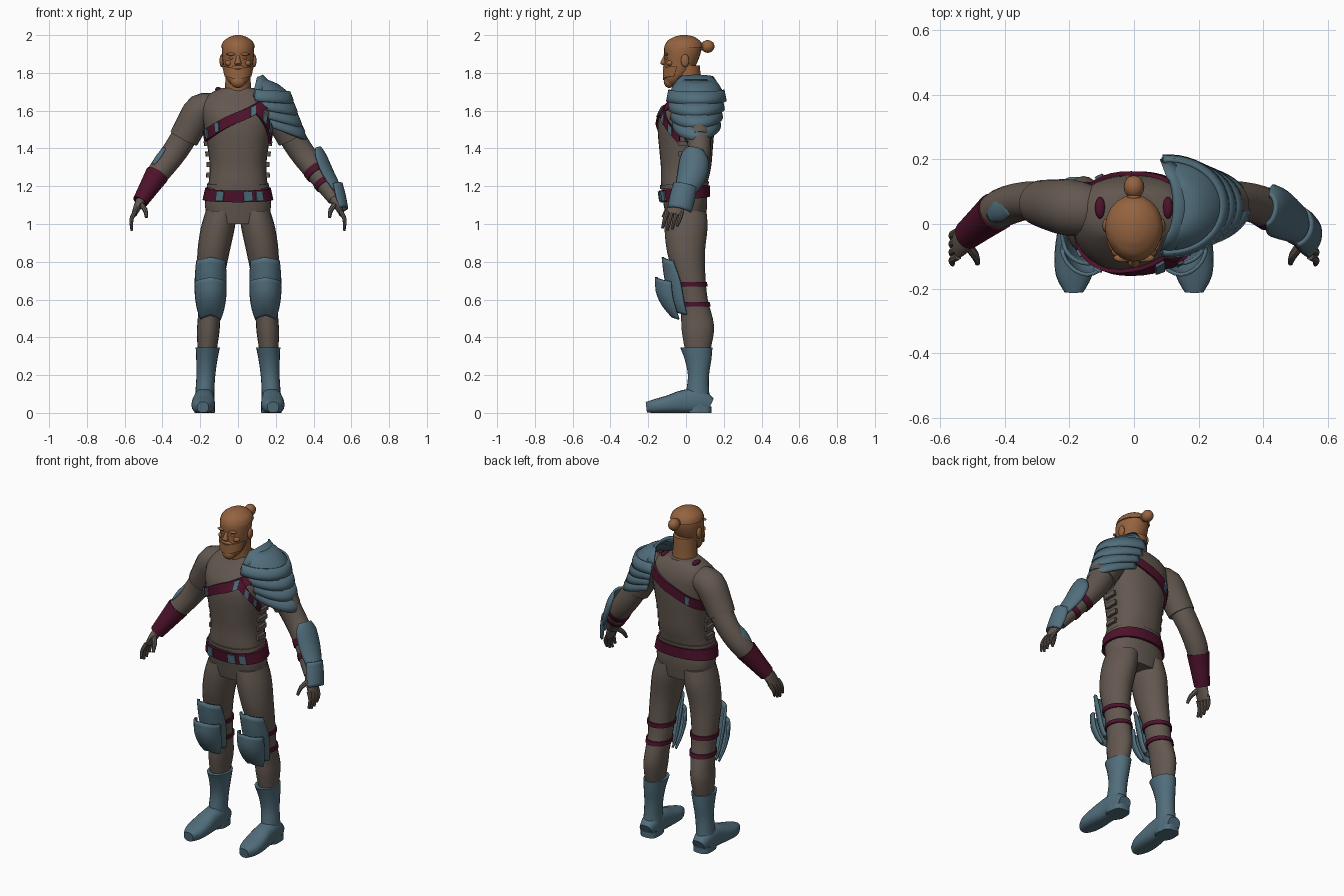
import bpy, bmesh, math
from mathutils import Vector

if "Cube" in bpy.data.objects:
    bpy.data.objects.remove(bpy.data.objects["Cube"], do_unlink=True)


def material(name, rgb):
    m = bpy.data.materials.new(name)
    m.use_nodes = True
    m.diffuse_color = (*rgb, 1)
    m.node_tree.nodes["Principled BSDF"].inputs["Base Color"].default_value = (*rgb, 1)
    return m


SKIN = material("warm skin", (0.3, 0.125, 0.05))
CLOTH = material("grey brown cloth", (0.125, 0.097, 0.08))
STEEL = material("blue steel", (0.082, 0.155, 0.2))
STRAP = material("maroon leather", (0.075, 0.006, 0.024))


def finish(name, bm, mat, thick=0):
    bmesh.ops.recalc_face_normals(bm, faces=bm.faces)
    me = bpy.data.meshes.new(name)
    bm.to_mesh(me)
    bm.free()
    ob = bpy.data.objects.new(name, me)
    bpy.context.collection.objects.link(ob)
    me.materials.append(mat)
    if thick:
        mod = ob.modifiers.new("thickness", "SOLIDIFY")
        mod.thickness, mod.offset = thick, 0
    bpy.ops.object.select_all(action="DESELECT")
    ob.select_set(True)
    bpy.context.view_layer.objects.active = ob
    bpy.ops.object.shade_smooth_by_angle(angle=math.radians(42))
    return ob


def skin_rows(name, rows, mat, closed=True, thick=0):
    """Join rows of points into a surface; closed rows also get end caps."""
    bm = bmesh.new()
    vs = [[bm.verts.new(p) for p in r] for r in rows]
    n = len(rows[0])
    for a, b in zip(vs, vs[1:]):
        for i in range(n if closed else n - 1):
            j = (i + 1) % n
            bm.faces.new((a[i], a[j], b[j], b[i]))
    if closed:
        bm.faces.new(vs[0])
        bm.faces.new(vs[-1])
    return finish(name, bm, mat, thick)


def refine(secs, k=3):
    """Catmull-Rom interpolation between sections."""
    out, last = [], len(secs) - 1
    for i in range(last):
        q = [Vector(secs[min(max(j, 0), last)]) for j in (i - 1, i, i + 1, i + 2)]
        for s in range(k):
            t = s / k
            out.append(q[1] + (q[2] - q[0]) * t / 2
                       + (q[0] * 2 - q[1] * 5 + q[2] * 4 - q[3]) * t * t / 2
                       + (q[1] * 3 - q[0] - q[2] * 3 + q[3]) * t ** 3 / 2)
    return out + [Vector(secs[-1])]


def oval(t, p=2):
    c, s = math.cos(t), math.sin(t)
    return (math.copysign(abs(c) ** (2 / p), c), math.copysign(abs(s) ** (2 / p), s))


def tube(name, secs, mat, s=1, n=20, p=2, flat=False, ref=(0, 1, 0), floor=None):
    """Loft oval sections (x, y, z, half width, half depth); s mirrors x."""
    secs = refine(secs)
    pts = [Vector(q[:3]) for q in secs]
    rows = []
    for i, q in enumerate(secs):
        t = pts[min(i + 1, len(pts) - 1)] - pts[max(i - 1, 0)]
        t = Vector((0, 0, 1)) if flat else t.normalized()
        u = Vector(ref).cross(t).normalized()
        v = t.cross(u)
        row = []
        for k in range(n):
            c, d = oval(math.tau * k / n, p)
            w = pts[i] + u * c * q[3] + v * d * q[4]
            row.append((w.x * s, w.y, w.z if floor is None else max(w.z, floor)))
        rows.append(row)
    return skin_rows(name, rows, mat)


def ball(name, loc, scale, mat):
    bm = bmesh.new()
    bmesh.ops.create_uvsphere(bm, u_segments=16, v_segments=10, radius=1)
    for v in bm.verts:
        v.co = Vector([l + c * k for l, c, k in zip(loc, v.co, scale)])
    return finish(name, bm, mat)


def band(name, secs, mat, height, width, t0=-180, t1=180, off=0.008, s=1, p=2):
    """Strap hugging a flat-sectioned body; height is a function of the angle."""
    secs = refine(secs)
    rows = []
    steps = max(2, int((t1 - t0) / 8))
    for k in range(steps + 1):
        t = math.radians(t0 + (t1 - t0) * k / steps)
        row = []
        for dz, o in ((-1, -0.01), (-1, off), (1, off), (1, -0.01)):
            z = height(t) + dz * width / 2
            a, b = next(((a, b) for a, b in zip(secs, secs[1:])
                         if min(a.z if hasattr(a, "z") else a[2], b[2]) <= z <= max(a[2], b[2])))
            q = a.lerp(b, (z - a[2]) / (b[2] - a[2]))
            c, d = oval(t, p)
            row.append(((q[0] + c * (q[3] + o)) * s, q[1] + d * (q[4] + o), z))
        rows.append(row)
    return skin_rows(name, rows, mat)


def plate(name, secs, out, mat, s=1, peak=0, spread=80, thick=0.012):
    """Curved armour plate bowed towards out; peak raises the middle of the rims."""
    secs = refine(secs)
    out = Vector(out).normalized()
    axis = (Vector(secs[0][:3]) - Vector(secs[-1][:3])).normalized()
    side = out.cross(axis).normalized()
    rows = []
    for q in secs:
        row = []
        for k in range(13):
            a = math.radians(spread) * (k / 6 - 1)
            w = (Vector(q[:3]) + side * q[3] * math.sin(a) - out * q[4] * (1 - math.cos(a))
                 + axis * peak * (1 - abs(k / 6 - 1)))
            row.append((w.x * s, w.y, w.z))
        rows.append(row)
    return skin_rows(name, rows, mat, closed=False, thick=thick)


# Torso and neck
TORSO = [(0, 0, 1.0, .15, .1), (0, -.003, 1.1, .176, .115), (0, -.01, 1.2, .158, .122),
         (0, 0, 1.3, .15, .133), (0, 0, 1.4, .16, .142), (0, 0, 1.5, .178, .15),
         (0, .005, 1.58, .19, .147), (0, .02, 1.64, .188, .125), (0, .03, 1.69, .15, .095),
         (0, .028, 1.72, .085, .075)]
tube("torso", TORSO, CLOTH, n=32, p=2.3, flat=True)
tube("neck", [(0, .02, 1.65, .074, .07), (0, .01, 1.73, .068, .068), (0, .005, 1.84, .066, .07)],
     SKIN, flat=True)
band("shirt_hem", TORSO, CLOTH, lambda t: 1.205 + .01 * math.sin(t), .02, off=.006, p=2.3)

# Head, beard, hair and face
HEAD = [(0, -.075, 1.735, .03, .025), (0, -.064, 1.76, .055, .05), (0, -.045, 1.8, .07, .07),
        (0, -.028, 1.85, .079, .085), (0, -.02, 1.9, .085, .096), (0, -.017, 1.94, .083, .097),
        (0, -.015, 1.975, .064, .077), (0, -.012, 1.998, .02, .028)]
tube("head", HEAD, SKIN, n=24, flat=True)
tube("hair_cap", [(0, -.01, 1.935, .09, .1), (0, -.01, 1.965, .079, .088),
                  (0, -.01, 1.99, .045, .055), (0, -.01, 2.0, .012, .018)], SKIN, flat=True)
band("beard", HEAD, SKIN, lambda t: 1.79 + .02 * abs(math.cos(t)), .055, -170, -10, .008)
ball("chin_beard", (0, -.088, 1.755), (.04, .03, .035), SKIN)
ball("hair_bun", (0, .115, 1.94), (.032, .036, .034), SKIN)
ball("bun_tie", (0, .085, 1.94), (.022, .02, .022), SKIN)
tube("nose", [(0, -.108, 1.895, .009, .008), (0, -.118, 1.87, .012, .012),
              (0, -.122, 1.85, .018, .014), (0, -.112, 1.84, .012, .008)], SKIN, n=10, flat=True)
ball("moustache", (0, -.108, 1.828), (.036, .014, .011), SKIN)
ball("lower_lip", (0, -.109, 1.808), (.02, .009, .006), SKIN)
for s, side in ((1, "left"), (-1, "right")):
    ball(side + "_ear", (s * .086, -.005, 1.865), (.012, .022, .034), SKIN)
    ball(side + "_brow", (s * .034, -.105, 1.899), (.029, .013, .008), SKIN)
    ball(side + "_eye", (s * .033, -.1, 1.878), (.014, .01, .008), SKIN)
    ball(side + "_cheek", (s * .048, -.085, 1.852), (.022, .018, .016), SKIN)

# Belt, chest straps and buckles
belt_z = lambda t: 1.16 + .014 * math.sin(t)
chest_z = lambda t: 1.565 + .1 * math.cos(t)
side_z = lambda t: 1.46 - math.degrees(t + .26) * .003
band("belt", TORSO, STRAP, belt_z, .062, off=.014, p=2.3)
for i, t in enumerate((-118, -76, -55)):
    band("belt_buckle_%d" % i, TORSO, STEEL, belt_z, .052, t - 7, t + 7, .022, p=2.3)
band("chest_strap", TORSO, STRAP, chest_z, .058, off=.012, p=2.3)
band("side_strap", TORSO, STRAP, side_z, .05, -65, -10, .014, p=2.3)
for i, t in enumerate((-150, -122, -70, 120)):
    band("strap_buckle_%d" % i, TORSO, STEEL, chest_z, .05, t - 4, t + 4, .019, p=2.3)
for i, t in enumerate((-48, -28)):
    band("side_buckle_%d" % i, TORSO, STEEL, side_z, .045, t - 4, t + 4, .02, p=2.3)
for s, side in ((1, "left"), (-1, "right")):
    ball(side + "_shoulder_tab", (s * .105, .05, 1.712), (.016, .034, .014), STRAP)
    for i in range(4):
        c = 180 if s < 0 else 0
        band("%s_shirt_clasp_%d" % (side, i), TORSO, CLOTH, lambda t: 1.26 + .055 * i, .026,
             c - 12, c + 12, .017, p=2.3)

LEG = [(.088, 0, 1.07, .082, .108), (.107, 0, .98, .09, .114), (.13, 0, .85, .085, .1),
       (.143, .02, .72, .073, .083), (.145, .04, .6, .066, .075), (.153, .058, .5, .06, .084),
       (.158, .063, .43, .06, .085), (.163, .062, .33, .05, .067)]
SHIN = [(.16, .055, .345, .064, .085), (.165, .064, .28, .056, .07), (.17, .066, .2, .05, .056),
        (.175, .062, .12, .05, .06), (.177, .062, .05, .054, .068), (.177, .062, .003, .054, .068)]
FOOT = [(.177, .13, .04, .04, .04), (.178, .07, .062, .054, .064), (.18, -.01, .06, .056, .062),
        (.184, -.09, .046, .062, .048), (.186, -.16, .036, .056, .038), (.186, -.21, .03, .03, .028)]
ARM = [(.25, .06, 1.52, .07, .068), (.33, .072, 1.39, .067, .06), (.41, .05, 1.285, .062, .06),
       (.46, .01, 1.21, .05, .05), (.51, -.03, 1.13, .035, .04)]
SLEEVE = [(.12, .04, 1.62, .07, .075), (.195, .05, 1.605, .086, .088), (.25, .058, 1.52, .082, .08),
          (.287, .065, 1.452, .079, .072)]

for s, side in ((1, "left"), (-1, "right")):
    # Legs and boots
    tube(side + "_leg", LEG, CLOTH, s, flat=True)
    tube(side + "_boot_shaft", SHIN, STEEL, s, flat=True)
    tube(side + "_boot_foot", FOOT, STEEL, s, p=2.6, ref=(0, 0, 1), floor=0)
    tube(side + "_boot_heel", [(.177, .075, .035, .052, .06), (.177, .075, 0, .052, .06)],
         STEEL, s, p=3, flat=True)
    # Knee armour and its straps
    for i, z in enumerate((.68, .575)):
        band("%s_knee_strap_%d" % (side, i), LEG, STRAP, lambda t: z, .024, off=.007, s=s)
    plate(side + "_thigh_guard", [(.143, -.118, .805, .074, .06), (.145, -.105, .7, .08, .09),
          (.145, -.075, .58, .072, .08), (.145, -.045, .52, .058, .06)], (0, -1, 0), STEEL, s, .02)
    plate(side + "_knee_guard", [(.145, -.148, .695, .08, .085), (.145, -.145, .62, .079, .09),
          (.145, -.115, .55, .068, .075), (.145, -.07, .495, .05, .04)], (0, -1, 0), STEEL, s, .025)
    # Arms and gloved hands
    tube(side + "_sleeve", SLEEVE, CLOTH, s)
    tube(side + "_arm", ARM, CLOTH, s)
    tube(side + "_palm", [(.507, -.03, 1.135, .028, .034), (.53, -.05, 1.095, .022, .045),
                          (.55, -.062, 1.05, .014, .046)], CLOTH, s, n=14)
    for i in range(4):
        y, drop = -.1 + i * .026, (.012, 0, .006, .022)[i]
        tube("%s_finger_%d" % (side, i), [(.545, y, 1.065, .012, .012),
             (.564, y - .012, 1.025, .011, .011), (.562, y - .025, .965 + drop, .007, .007)],
             CLOTH, s, n=8)
    tube(side + "_thumb", [(.52, -.06, 1.11, .016, .016), (.492, -.098, 1.075, .013, .013),
                           (.485, -.122, 1.035, .008, .008)], CLOTH, s, n=8)

# Right bracer and elbow patch
tube("right_bracer", [(.428, .038, 1.262, .064, .062), (.47, .004, 1.195, .053, .054),
                      (.518, -.035, 1.118, .041, .046)], STRAP, -1)
plate("right_elbow_patch", [(.392, .055, 1.4, .022, .01), (.428, .045, 1.36, .036, .02),
                            (.452, .03, 1.315, .02, .01)], (.79, -.1, .61), STEEL, -1)

# Left forearm straps and guards
tube("left_arm_strap_upper", [(.405, .053, 1.292, .067, .065), (.425, .038, 1.262, .064, .063)], STRAP)
tube("left_arm_strap_lower", [(.45, .018, 1.225, .057, .057), (.465, .006, 1.202, .054, .054)], STRAP)
plate("left_forearm_guard", [(.435, .045, 1.405, .045, .03), (.462, .045, 1.365, .074, .06),
      (.5, .03, 1.28, .074, .065), (.545, -.005, 1.185, .052, .045)], (.85, 0, .5), STEEL)
plate("left_wrist_guard", [(.548, -.005, 1.215, .06, .05), (.565, -.02, 1.15, .064, .055),
      (.577, -.035, 1.085, .06, .045)], (.93, 0, .3), STEEL)


# Layered left shoulder armour: tilted arches of (inner x, reach, depth, outer z, inner z)
def lame(name, rings, thick=.014):
    rows = []
    for x, reach, depth, z_out, z_in in rings:
        row = []
        for k in range(25):
            t = math.radians(-95 + 190 * k / 24)
            c = math.cos(t)
            row.append((x + reach * c, .055 + depth * math.sin(t), z_in + (z_out - z_in) * c))
        rows.append(row)
    return skin_rows(name, rows, STEEL, closed=False, thick=thick)


lame("shoulder_cap", [(.125, .012, .05, 1.765, 1.77), (.115, .095, .1, 1.735, 1.745),
                      (.105, .155, .135, 1.695, 1.7), (.1, .17, .145, 1.668, 1.665)])
lame("shoulder_collar", [(.105, .02, .085, 1.785, 1.775), (.095, .06, .12, 1.755, 1.72),
                         (.09, .09, .14, 1.74, 1.68)], .016)
for i in range(4):
    x, r, z = .105 + i * .016, .165 + i * .006, 1.7 - i * .063
    d = .142 - i * .01
    lame("shoulder_lame_%d" % i, [(x, r, d, z, z + .01 + i * .02),
         (x, r + .016, d + .008, z - .04, z - .03 + i * .02),
         (x, r + .02, d + .012, z - .066, z - .05 + i * .02)])
